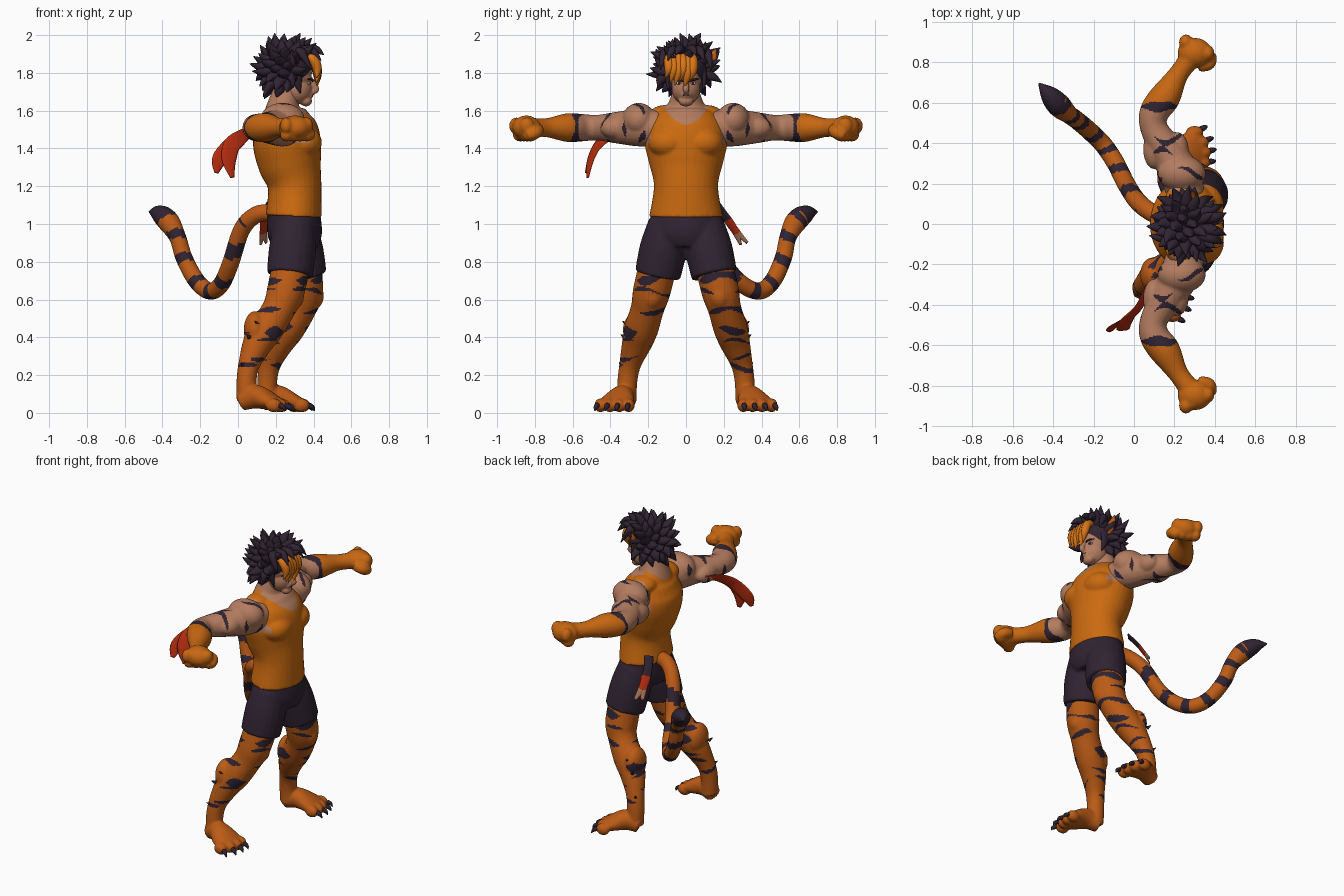
import bpy, bmesh, math, random
from mathutils import Vector, Matrix

random.seed(4)
if "Cube" in bpy.data.objects:
    bpy.data.objects.remove(bpy.data.objects["Cube"])

FORWARD, LEFT, UP = Vector((1, 0, 0)), Vector((0, 1, 0)), Vector((0, 0, 1))
SIDES = {"left": 1, "right": -1}
COLOURS = {"skin": (.45, .2, .115), "fur": (.5, .105, .008), "glove_fur": (.57, .135, .006),
           "shirt": (.6, .145, .005), "navy": (.03, .017, .032), "red": (.5, .028, .005),
           "bright_hair": (.7, .18, .008), "white": (.7, .65, .6)}
MATERIALS = {}
for colour_name, rgb in COLOURS.items():
    material = bpy.data.materials.new(colour_name)
    material.use_nodes = True
    material.diffuse_color = (*rgb, 1)
    material.node_tree.nodes["Principled BSDF"].inputs["Base Color"].default_value = (*rgb, 1)
    MATERIALS[colour_name] = material


def spline(points, steps):
    """Smooth curve through tuples of any length."""
    curve = []
    last = len(points) - 1
    for i in range(last):
        before, start, end, after = (points[max(0, min(last, i + k))] for k in (-1, 0, 1, 2))
        for step in range(steps):
            t = step / steps
            curve.append([q + t / 2 * (r - p + t * (2 * p - 5 * q + 4 * r - w + t * (3 * (q - r) + w - p)))
                          for p, q, r, w in zip(before, start, end, after)])
    return curve + [list(points[-1])]


def tube(bm, points, reference, steps=6, segments=20, paint=None):
    """Tube through (x, y, z, width) or (x, y, z, width, depth) points."""
    path = spline([p if len(p) > 4 else (*p, p[-1]) for p in points], steps)
    centres = [Vector(p[:3]) for p in path]
    rings = []
    for i, (*_, width, depth) in enumerate(path):
        tangent = (centres[min(i + 1, len(path) - 1)] - centres[max(i - 1, 0)]).normalized()
        across = tangent.cross(reference).normalized()
        outward = across.cross(tangent)
        ring = []
        for k in range(segments):
            angle = k * math.tau / segments
            ring.append(bm.verts.new(centres[i] + across * math.cos(angle) * max(width, .001)
                                     + outward * math.sin(angle) * max(depth, .001)))
        rings.append(ring)
    for i, (lower, upper) in enumerate(zip(rings, rings[1:])):
        for k in range(segments):
            following = (k + 1) % segments
            face = bm.faces.new((lower[k], lower[following], upper[following], upper[k]))
            if paint:
                face.material_index = paint(i / len(rings), k / segments)
    bm.faces.new(rings[0][::-1])
    tip_face = bm.faces.new(rings[-1])
    if paint:
        tip_face.material_index = paint(1, 0)


def ball(bm, centre, radii):
    bmesh.ops.create_icosphere(bm, subdivisions=3, radius=1,
                               matrix=Matrix.LocRotScale(Vector(centre), None, Vector(radii)))


def finish(name, bm, colours, rule=None, fuse=0, smooth=4):
    """Make the object; fuse joins overlapping forms into one skin."""
    bmesh.ops.recalc_face_normals(bm, faces=bm.faces)
    mesh = bpy.data.meshes.new(name)
    bm.to_mesh(mesh)
    bm.free()
    part = bpy.data.objects.new(name, mesh)
    bpy.context.collection.objects.link(part)
    if fuse:
        remesh = part.modifiers.new("fuse", "REMESH")
        remesh.mode, remesh.voxel_size = "VOXEL", fuse
        soften = part.modifiers.new("soften", "SMOOTH")
        soften.factor, soften.iterations = .5, smooth
        evaluated = part.evaluated_get(bpy.context.evaluated_depsgraph_get())
        mesh = bpy.data.meshes.new_from_object(evaluated)
        part.modifiers.clear()
        part.data = mesh
    for colour in colours:
        mesh.materials.append(MATERIALS[colour])
    for polygon in mesh.polygons:
        polygon.use_smooth = True
        if rule:
            polygon.material_index = rule(polygon.center)


# Torso with tank top and neck
bm = bmesh.new()
tube(bm, [(.295, 0, 1.04, .195, .148), (.3, 0, 1.2, .17, .142), (.275, 0, 1.32, .195, .168),
          (.26, 0, 1.42, .218, .18), (.255, 0, 1.5, .21, .17), (.245, 0, 1.57, .17, .13),
          (.24, 0, 1.63, .1, .085), (.27, 0, 1.74, .06, .07)], FORWARD, segments=32)
for side in SIDES.values():
    ball(bm, (.345, side * .09, 1.43), (.1, .11, .085))
    ball(bm, (.23, side * .11, 1.57), (.08, .09, .06))


def shirt_rule(c):
    neckline = 1.525 + 7 * c.y ** 2 + (.06 if c.x < .24 else 0)
    armhole = abs(c.y) > (.185 if c.x > .3 else .165) and c.z > 1.43 and .1 < c.x < .38
    return int(c.z > neckline or armhole)


finish("torso", bm, ["shirt", "skin"], shirt_rule, .008, 6)


def place(side, x, y, z, *radii):
    """Point on the left leg or on the right one, which stands further back."""
    back = .11 * max(0, min(1, (1 - z) / .4)) if side < 0 else 0
    return (x - back, side * y, z, *radii)


# Shorts
bm = bmesh.new()
tube(bm, [(.3, 0, .88, .13, .12), (.3, 0, .95, .19, .145), (.295, 0, 1.07, .183, .138)], FORWARD, segments=32)
for side in SIDES.values():
    tube(bm, [place(side, .3, .09, 1, .11), place(side, .325, .12, .87, .125),
              place(side, .348, .15, .73, .122)], FORWARD)
finish("shorts", bm, ["navy"], None, .009)


# Legs, paws and claws
def leg_rule(c):
    for band, width in ((.715, .018), (.64, .008), (.54, .012), (.44, .024), (.37, .007), (.3, .008), (.24, .009)):
        wave = math.sin(c.y * 22 + band * 40)
        if abs(c.z - band - .018 * wave) < width * (.5 + math.sin(c.x * 30 + band * 70 + c.y * 12)):
            return 1
    return 0


for side_name, side in SIDES.items():
    bm, claws = bmesh.new(), bmesh.new()
    tube(bm, [place(side, *p) for p in (
        (.335, .13, .86, .1), (.35, .18, .65, .1), (.325, .205, .55, .088), (.265, .235, .45, .09),
        (.215, .26, .37, .08), (.17, .295, .26, .058), (.155, .31, .17, .053), (.155, .315, .06, .053))], FORWARD)
    ball(bm, place(side, .395, .18, .62), (.06, .06, .075))
    ball(bm, place(side, .2, .25, .44), (.06, .085, .1))
    tube(bm, [place(side, *p) for p in (
        (.125, .31, .06, .05), (.2, .335, .085, .063), (.27, .36, .065, .09, .05),
        (.33, .375, .04, .095, .035))], UP)
    for k in (-1.5, -.5, .5, 1.5):
        toe = Vector(place(side, .335 - .012 * k - .008 * k * k, .378 + .05 * k, .04))
        ball(bm, toe, (.044, .032, .037))
        outward = (FORWARD + LEFT * side * (.3 + .12 * k)).normalized()
        root = toe + outward * .036
        tube(claws, [(*root, .015), (*(root + outward * .022 - UP * .01), .012),
                     (*(root + outward * .034 - UP * .03), .002)], UP, 3, 8)
    finish(side_name + "_leg", bm, ["fur", "navy"], leg_rule, .008)
    # Small fur tufts on the outer calf
    for x, y, z in ((.215, .315, .47), (.17, .325, .4), (.14, .335, .25)):
        root = Vector(place(side, x, y, z))
        flick = LEFT * side * .02 + UP * .015 - FORWARD * .015
        tube(claws, [(*root, .012), (*(root + flick), .002)], UP, 4, 6)
    finish(side_name + "_claws_and_tufts", claws, ["navy"])


# Arms and fists
def arm_rule(c):
    reach = abs(c.y)
    if reach > .56 + .01 * math.sin(c.x * 40):
        return 1 if reach > .6 - .015 * math.sin(c.z * 30) else 2
    for band in (.25, .34, .43):
        wave = .03 * math.sin(c.x * 28 + band * 30)
        if abs(reach - band - wave) < .013 * (.2 + math.sin(c.z * 38 + band * 60 + c.x * 20)):
            return 2
    return 0


for side_name, side in SIDES.items():
    bm = bmesh.new()
    tube(bm, [(x, side * y, 1.51, radius) for x, y, radius in (
        (.26, .13, .09), (.23, .24, .1), (.165, .36, .085), (.1, .47, .068), (.1, .55, .073),
        (.155, .63, .076), (.22, .74, .05), (.28, .82, .053))], UP)
    ball(bm, (.235, side * .25, 1.55), (.12, .09, .092))
    ball(bm, (.21, side * .37, 1.51), (.06, .085, .06))
    ball(bm, (.1, side * .37, 1.5), (.055, .1, .06))
    ball(bm, (.3, side * .845, 1.51), (.085, .075, .065))
    for k in (-1.5, -.5, .5, 1.5):
        knuckle = Vector((.31 + .036 * k, side * (.87 - .018 * k), 1.52))
        ball(bm, knuckle, (.034, .04, .045))
        ball(bm, knuckle - LEFT * side * .02 - UP * .05, (.034, .04, .034))
    tube(bm, [(.32, side * .78, 1.5, .03), (.37, side * .795, 1.485, .034), (.38, side * .84, 1.465, .028)], UP)
    finish(side_name + "_arm", bm, ["skin", "glove_fur", "navy"], arm_rule, .0075, 5)

# Head
bm = bmesh.new()
ball(bm, (.28, 0, 1.8), (.112, .092, .11))
ball(bm, (.312, 0, 1.715), (.08, .076, .082))
ball(bm, (.36, 0, 1.65), (.032, .04, .028))
ball(bm, (.368, 0, 1.685), (.032, .032, .026))
ball(bm, (.358, 0, 1.772), (.035, .06, .018))
tube(bm, [(.388, 0, 1.765, .012), (.414, 0, 1.713, .017), (.388, 0, 1.7, .012)], LEFT)
finish("head", bm, ["skin"], None, .006, 3)

# Eyes, brows and mouth
whites, dark = bmesh.new(), bmesh.new()
for side in SIDES.values():
    ball(whites, (.375, side * .037, 1.745), (.009, .017, .007))
    ball(dark, (.382, side * .036, 1.745), (.004, .008, .007))
    tube(dark, [(.395, side * .016, 1.756, .004), (.392, side * .04, 1.764, .006),
                (.37, side * .066, 1.768, .003)], UP, 4, 8)
ball(dark, (.395, 0, 1.683), (.006, .018, .003))
finish("eye_whites", whites, ["white"])
finish("brows_and_mouth", dark, ["navy"])

# Spiky hair, swept up and forward on top
bm = bmesh.new()
ball(bm, (.265, 0, 1.83), (.125, .118, .115))
count = 84
for i in range(count):
    height = 1 - (2 * i + 1) / count
    spread, angle = math.sqrt(1 - height ** 2), i * 2.4
    normal = Vector((spread * math.cos(angle), spread * math.sin(angle), height))
    on_face = normal.x > .35 and height < .35
    on_neck = height < -.8 or (normal.x > -.05 and height < -.45)
    if on_face or on_neck:
        continue
    root = Vector((.268, 0, 1.82)) + normal * .095
    size = random.uniform(.04, .063)
    lift = UP * (.2 if height > -.2 else -.6)
    lean = normal + FORWARD * .35 * max(height, 0) + LEFT * random.uniform(-.6, .6) + lift
    middle = root + normal * size
    tube(bm, [(*root, .042, .03), (*middle, .03, .022), (*(middle + lean.normalized() * size), .002)],
         Vector((.3, .5, .8)), 3, 7)
# Overhanging front locks and sideburns
for side in SIDES.values():
    for y, x, drop in ((.035, .455, 0), (.075, .44, .03), (.115, .39, .08)):
        tube(bm, [(.32, side * y * .7, 1.91, .03), (x - .05, side * y, 1.925 - drop * .3, .025),
                  (x, side * (y + .02), 1.895 - drop, .002)], LEFT, 4, 8)
    tube(bm, [(.3, side * .08, 1.83, .04, .02), (.31, side * .098, 1.77, .03, .014),
              (.33, side * .088, 1.69, .002)], LEFT, 4, 8)
finish("hair", bm, ["navy"])

# Bright fringe
bm = bmesh.new()
for i in range(6):
    y, drop = .025 * i - .09, random.uniform(.07, .13)
    tube(bm, [(.34, y * .7, 1.885, .02), (.395, y, 1.875, .026), (.42, y, 1.86 - drop / 2, .024),
              (.415, y - .02, 1.85 - drop, .002)], LEFT, 4, 8)
finish("fringe", bm, ["bright_hair"])

# Ears
for side_name, colour in (("left", "fur"), ("right", "navy")):
    side = SIDES[side_name]
    bm = bmesh.new()
    tube(bm, [(.29, side * .09, 1.84, .04, .02), (.29, side * .13, 1.87, .036, .018),
              (.285, side * .158, 1.925, .003)], FORWARD, 5, 12)
    finish(side_name + "_ear", bm, [colour])


# Striped tail with dark tuft
def tail_paint(along, around):
    stripe = (along * 10 + .12 * math.sin(around * math.tau)) % 1 < .36
    return int(along > .83 or (along > .14 and stripe))


bm = bmesh.new()
tail_path = [(.2, .02, 1.06), (.1, .05, 1.05), (.02, .11, .97), (-.04, .2, .79), (-.09, .3, .68),
             (-.15, .39, .645), (-.22, .46, .7), (-.285, .515, .82), (-.32, .54, .93)]
tube(bm, [(*p, .045) for p in tail_path] + [(-.37, .585, 1.015, .058), (-.42, .64, 1.055, .045),
                                            (-.47, .695, 1.065, .004)],
     Vector((.75, .65, 0)), 10, 20, tail_paint)
finish("tail", bm, ["fur", "navy"])

# Arm ribbon with a forked end
bm = bmesh.new()
for end in ((-.115, -.53, 1.27), (-.03, -.52, 1.245)):
    tube(bm, [(.07, -.3, 1.5, .02, .004), (.03, -.4, 1.47, .035, .004), (-.03, -.465, 1.42, .045, .004),
              (end[0] * .6 - .03, -.505, 1.34, .042, .004), (*end, .012, .003)], Vector((.4, -.8, .3)), 5, 10)
finish("arm_ribbon", bm, ["red"])


# Waist sash: dark strip, red band, pale forked end
def sash_paint(along, around):
    return 0 if along < .45 else 1 if along < .7 else 2


bm = bmesh.new()
for end in ((.15, .325, .9), (.12, .29, .89)):
    tube(bm, [(.17, .15, 1.12, .03, .005), (.145, .195, 1.06, .028, .005), (.135, .25, .98, .028, .005),
              (*end, .01, .003)], Vector((-.7, .6, .3)), 6, 10, sash_paint)
finish("waist_sash", bm, ["navy", "red", "skin"])
